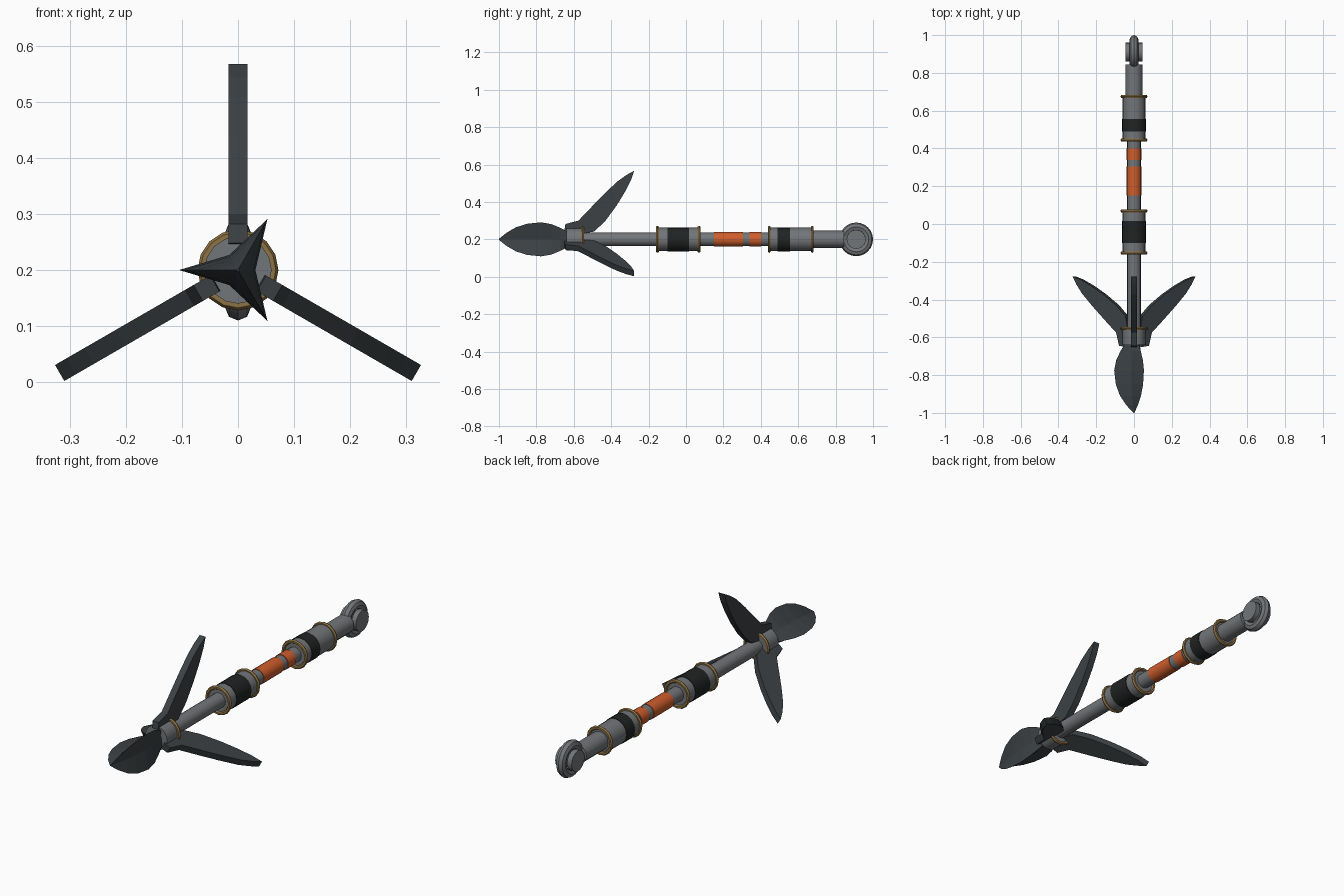
import bpy, bmesh
from math import sin, cos, pi, radians
from mathutils import Vector

if "Cube" in bpy.data.objects:
    bpy.data.objects.remove(bpy.data.objects["Cube"])

Z = 0.2  # height of the shaft axis


def material(name, rgb):
    m = bpy.data.materials.new(name)
    m.diffuse_color = (*rgb, 1)
    m.use_nodes = True
    m.node_tree.nodes["Principled BSDF"].inputs["Base Color"].default_value = m.diffuse_color
    return m


STEEL = material("steel", (0.17, 0.18, 0.19))
DARK = material("dark_steel", (0.045, 0.053, 0.058))
BLACK = material("black_wrap", (0.015, 0.017, 0.017))
ORANGE = material("orange_wrap", (0.62, 0.11, 0.025))
BRASS = material("brass", (0.27, 0.17, 0.06))


def finish(name, verts, faces, mat, smooth=False):
    me = bpy.data.meshes.new(name)
    me.from_pydata(verts, [], faces)
    bm = bmesh.new()
    bm.from_mesh(me)
    bmesh.ops.recalc_face_normals(bm, faces=bm.faces)
    bm.to_mesh(me)
    bm.free()
    ob = bpy.data.objects.new(name, me)
    bpy.context.collection.objects.link(ob)
    me.materials.append(mat)
    if smooth:
        bpy.ops.object.select_all(action='DESELECT')
        ob.select_set(True)
        bpy.context.view_layer.objects.active = ob
        bpy.ops.object.shade_smooth_by_angle(angle=radians(40))
    return ob


def loft(name, rings, mat, smooth=False):
    """Skin a list of equal-length vertex loops and cap both ends."""
    n = len(rings[0])
    verts = [v for r in rings for v in r]
    faces = [(i * n + k, i * n + (k + 1) % n, (i + 1) * n + (k + 1) % n, (i + 1) * n + k)
             for i in range(len(rings) - 1) for k in range(n)]
    faces += [tuple(range(n)), tuple(range(len(verts) - n, len(verts)))]
    return finish(name, verts, faces, mat, smooth)


def rod(name, y0, y1, r, mat, n=16):
    """Cylinder along y."""
    rings = [[(r * cos(2 * pi * k / n), y, Z + r * sin(2 * pi * k / n)) for k in range(n)]
             for y in (y0, y1)]
    return loft(name, rings, mat, True)


def torus(name, y, R, r, mat, axis, n, m):
    """Ring around the y axis or the x axis."""
    verts, faces = [], []
    for i in range(n):
        a = 2 * pi * i / n
        for j in range(m):
            b = 2 * pi * j / m
            d, h = R + r * cos(b), r * sin(b)
            verts.append((d * cos(a), y + h, Z + d * sin(a)) if axis == 'Y'
                         else (h, y + d * cos(a), Z + d * sin(a)))
            i2, j2 = (i + 1) % n, (j + 1) % m
            faces.append((i * m + j, i2 * m + j, i2 * m + j2, i * m + j2))
    return finish(name, verts, faces, mat, True)


# three-bladed spear tip: (y, blade radius, valley radius)
tip = [(-1.0, 0.003, 0.002), (-0.96, 0.04, 0.012), (-0.91, 0.074, 0.021),
       (-0.85, 0.096, 0.028), (-0.775, 0.105, 0.031), (-0.72, 0.094, 0.031),
       (-0.67, 0.07, 0.03), (-0.61, 0.034, 0.028)]
loft("spear_tip", [[((ro, ri)[k % 2] * cos(pi + k * pi / 3), y,
                     Z + (ro, ri)[k % 2] * sin(pi + k * pi / 3)) for k in range(6)]
                   for y, ro, ri in tip], DARK)

# three swept-back flukes: (y, outer radius), (y, inner radius)
fluke = [((-0.645, 0.082), (-0.65, 0.048)), ((-0.575, 0.10), (-0.56, 0.03)),
         ((-0.51, 0.168), (-0.49, 0.042)), ((-0.44, 0.24), (-0.43, 0.10)),
         ((-0.37, 0.307), (-0.37, 0.182)), ((-0.32, 0.343), (-0.325, 0.256)),
         ((-0.277, 0.367), (-0.293, 0.32))]
for i in range(3):
    a = pi / 2 + i * 2 * pi / 3
    out, side = Vector((cos(a), 0, sin(a))), Vector((-sin(a), 0, cos(a))) * 0.0165
    rings = []
    for (yo, ro), (yi, ri) in fluke:
        o = out * ro + Vector((0, yo, Z))
        p = out * ri + Vector((0, yi, Z))
        rings.append([o + side, o - side, p - side, p + side])
    loft(f"fluke_{i + 1}", rings, DARK)

# shaft, collar, grips and wraps
for name, y0, y1, r, mat in [
        ("shaft", -0.64, 0.70, 0.036, STEEL),
        ("fluke_collar", -0.64, -0.55, 0.06, STEEL),
        ("front_grip", -0.15, 0.07, 0.062, STEEL),
        ("front_grip_wrap", -0.10, 0.015, 0.0645, BLACK),
        ("long_orange_band", 0.15, 0.305, 0.039, ORANGE),
        ("short_orange_band", 0.34, 0.40, 0.039, ORANGE),
        ("rear_grip", 0.445, 0.675, 0.062, STEEL),
        ("rear_grip_wrap", 0.49, 0.555, 0.0645, BLACK)]:
    rod(name, y0, y1, r, mat)
rod("rear_socket", 0.67, 0.845, 0.046, STEEL, 12)

# brass rings
for i, y in enumerate((-0.553, -0.153, 0.07, 0.445, 0.675)):
    torus(f"brass_ring_{i + 1}", y, 0.063, 0.009, BRASS, 'Y', 16, 6)

# rope eye with a cheek disc on each side
torus("rope_eye", 0.91, 0.067, 0.023, STEEL, 'X', 24, 8)
for s, label in ((-1, "left"), (1, "right")):
    rings = [[(s * x, 0.91 + 0.051 * cos(2 * pi * k / 16), Z + 0.051 * sin(2 * pi * k / 16))
              for k in range(16)] for x in (0.02, 0.045)]
    loft(f"{label}_eye_disc", rings, STEEL, True)
